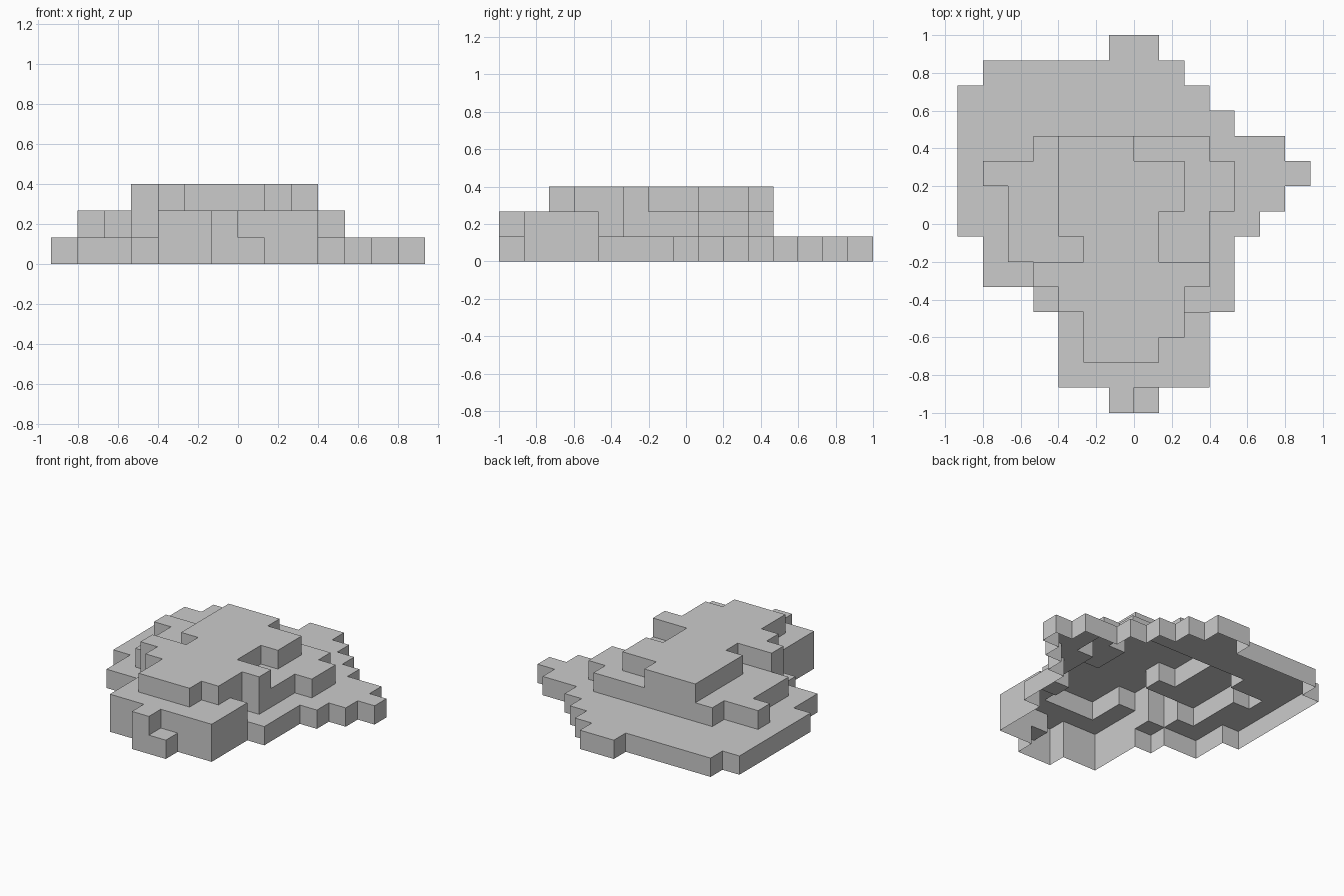
import bpy
import bmesh
import math

if "Cube" in bpy.data.objects:
    bpy.data.objects.remove(bpy.data.objects["Cube"])

S = 2 / 15  # block size

# Column span (start, end) of each row, from the front row backwards
BASE = [(6, 8), (4, 10), (4, 10), (4, 10), (3, 11), (1, 11), (1, 11), (0, 12),
        (0, 13), (0, 14), (0, 13), (0, 11), (0, 10), (1, 9), (6, 8)]
MIDDLE = [(6, 7), (4, 10), (4, 10), (4, 10), (4, 9), (3, 10), (2, 10), (2, 10),
          (2, 11), (1, 11), (3, 10)]
TOP = [(0, 0), (0, 0), (5, 8), (5, 9), (4, 9), (3, 10), (5, 8), (4, 8),
       (4, 9), (4, 9), (4, 7)]


def cells(spans):
    return {(i, j) for j, (a, b) in enumerate(spans) for i in range(a, b)}


def build_tier(name, level, own, covered):
    """Open-bottomed terrace: outer walls plus the tread the next tier leaves bare."""
    bm = bmesh.new()

    def quad(points):
        bm.faces.new([bm.verts.new(((x - 7) * S, (y - 7.5) * S, z * S))
                      for x, y, z in points])

    lo, hi = level, level + 1
    for i, j in sorted(own):
        corners = [(i, j), (i + 1, j), (i + 1, j + 1), (i, j + 1)]
        if (i, j) not in covered:
            quad([(x, y, hi) for x, y in corners])
        # Walls in the order front, right, back, left
        for k, (dx, dy) in enumerate([(0, -1), (1, 0), (0, 1), (-1, 0)]):
            if (i + dx, j + dy) not in own:
                a, b = corners[k], corners[(k + 1) % 4]
                quad([(*a, lo), (*b, lo), (*b, hi), (*a, hi)])

    # Weld the blocks and merge coplanar squares
    bmesh.ops.remove_doubles(bm, verts=bm.verts, dist=0.001)
    bmesh.ops.dissolve_limit(bm, angle_limit=math.radians(1),
                             verts=bm.verts, edges=bm.edges)
    mesh = bpy.data.meshes.new(name)
    bm.to_mesh(mesh)
    bm.free()
    bpy.context.collection.objects.link(bpy.data.objects.new(name, mesh))


# Three stacked terraces
tiers = [cells(BASE), cells(MIDDLE), cells(TOP), set()]
for level, name in enumerate(["base_terrace", "middle_terrace", "top_terrace"]):
    build_tier(name, level, tiers[level], tiers[level + 1])
